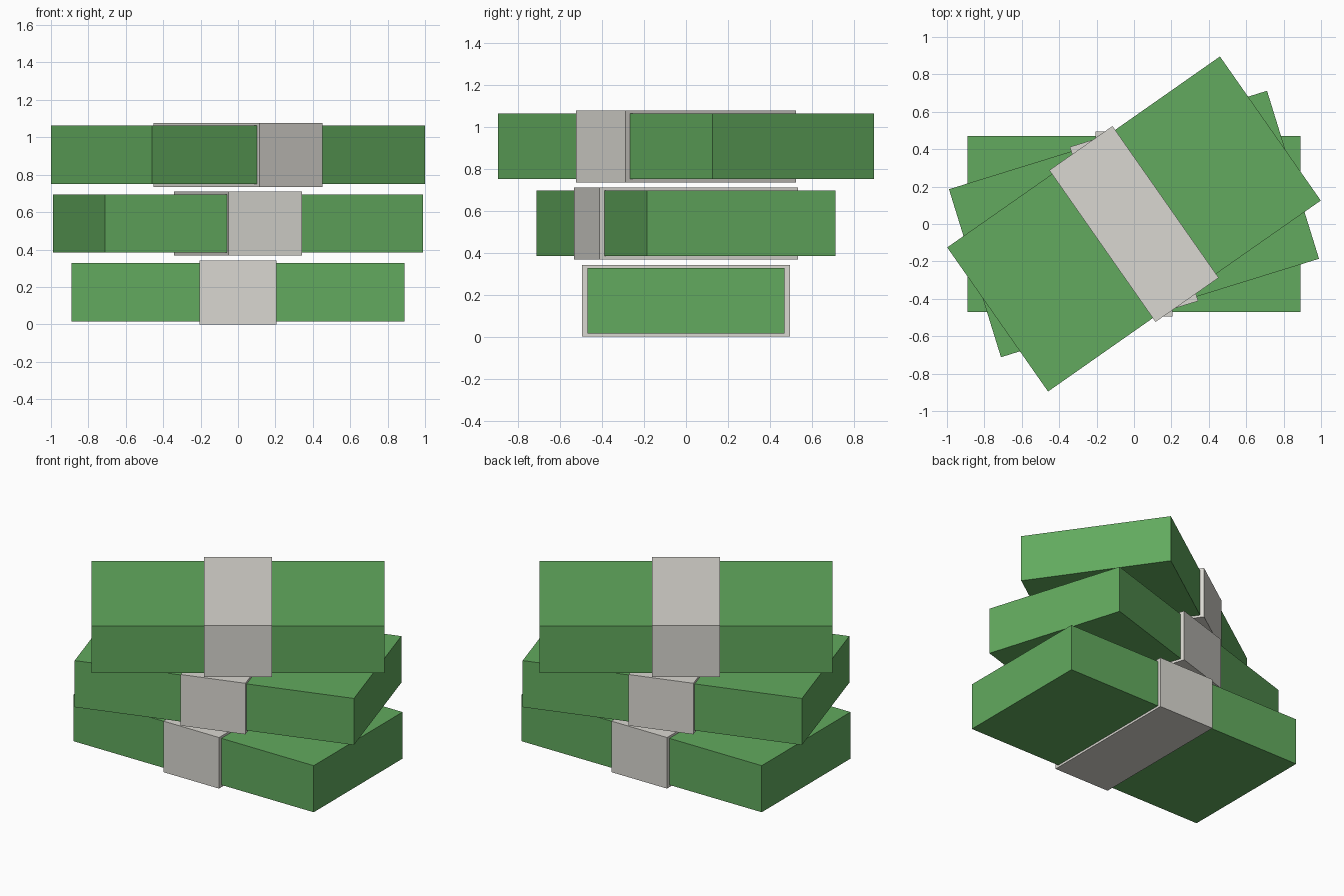
import bpy
from math import radians

old = bpy.data.objects.get("Cube")
if old:
    bpy.data.objects.remove(old, do_unlink=True)


def make_material(name, rgb):
    mat = bpy.data.materials.new(name)
    mat.use_nodes = True
    color = (*rgb, 1)
    mat.diffuse_color = color
    mat.node_tree.nodes["Principled BSDF"].inputs["Base Color"].default_value = color
    return mat


def box(name, size, z, turn, mat):
    bpy.ops.mesh.primitive_cube_add(size=1, location=(0, 0, z))
    obj = bpy.context.object
    obj.name = obj.data.name = name
    obj.scale = size
    bpy.ops.object.transform_apply(location=False, rotation=False, scale=True)
    obj.rotation_euler.z = radians(turn)
    obj.data.materials.append(mat)


green = make_material("note_green", (0.122, 0.402, 0.112))
paper = make_material("band_paper", (0.70, 0.685, 0.638))

BUNDLE = (1.78, 0.94, 0.312)
BAND = (0.412, 0.99, 0.342)

# Three banded bundles, each turned a little further than the one below
for level, turn, z in (("bottom", 0, 0.171), ("middle", 17.2, 0.539), ("top", 35, 0.906)):
    box(f"{level}_bundle", BUNDLE, z, turn, green)
    box(f"{level}_paper_band", BAND, z, turn, paper)
